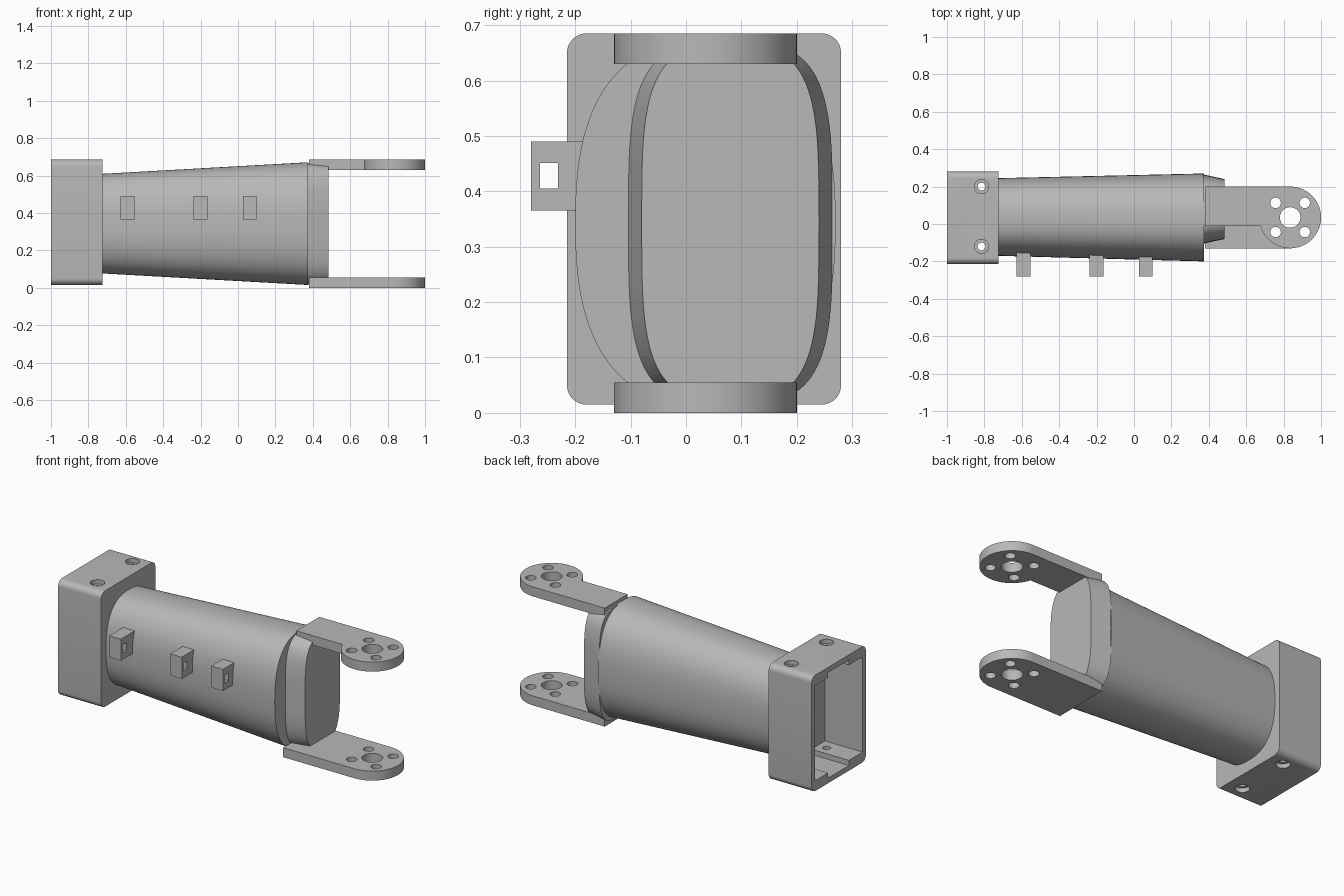
import bpy, bmesh, math
from mathutils import Matrix, Vector

cube = bpy.data.objects.get("Cube")
if cube:
    bpy.data.objects.remove(cube, do_unlink=True)

grey = bpy.data.materials.new("plain grey")
grey.use_nodes = True
grey.diffuse_color = (0.48, 0.48, 0.48, 1)
grey.node_tree.nodes["Principled BSDF"].inputs["Base Color"].default_value = (0.48, 0.48, 0.48, 1)


def finish(bm, name):
    bmesh.ops.recalc_face_normals(bm, faces=bm.faces)
    mesh = bpy.data.meshes.new(name)
    bm.to_mesh(mesh)
    bm.free()
    mesh.materials.append(grey)
    ob = bpy.data.objects.new(name, mesh)
    bpy.context.collection.objects.link(ob)
    return ob


def box(name, x, y, z, radius=0):
    """Box between ranges; radius rounds the edges that run along x."""
    bm = bmesh.new()
    lo, hi = Vector((x[0], y[0], z[0])), Vector((x[1], y[1], z[1]))
    bmesh.ops.create_cube(bm, size=1, matrix=Matrix.Translation((lo + hi) / 2) @ Matrix.Diagonal((*(hi - lo), 1)))
    if radius:
        edges = [e for e in bm.edges if abs(e.verts[0].co.x - e.verts[1].co.x) > 0.01]
        bmesh.ops.bevel(bm, geom=edges, offset=radius, segments=8, profile=0.5, affect='EDGES')
    return finish(bm, name)


def drill(x, y, z, radius):
    """Upright cylinder cutter across the height range z."""
    bm = bmesh.new()
    bmesh.ops.create_cone(bm, cap_ends=True, segments=32, radius1=radius, radius2=radius,
                          depth=z[1] - z[0], matrix=Matrix.Translation((x, y, sum(z) / 2)))
    return finish(bm, "hole_cutter")


def cut(target, cutters):
    bpy.context.view_layer.objects.active = target
    for cutter in cutters:
        mod = target.modifiers.new("cut", 'BOOLEAN')
        mod.operation, mod.solver, mod.object = 'DIFFERENCE', 'EXACT', cutter
        bpy.ops.object.modifier_apply(modifier=mod.name)
        bpy.data.objects.remove(cutter, do_unlink=True)


def loft(name, sections, power, count=96):
    """Join rounded-oval sections (x, centre y, centre z, half width, half height)."""
    bm = bmesh.new()
    rings = []
    for x, cy, cz, a, b in sections:
        ring = []
        for i in range(count):
            t = math.tau * i / count
            c, s = math.cos(t), math.sin(t)
            y = cy + a * math.copysign(abs(c) ** (2 / power), c)
            z = cz + b * math.copysign(abs(s) ** (2 / power), s)
            ring.append(bm.verts.new((x, y, z)))
        rings.append(ring)
    for r, q in zip(rings, rings[1:]):
        for i in range(count):
            j = (i + 1) % count
            bm.faces.new((r[i], r[j], q[j], q[i]))
    bm.faces.new(rings[0])
    bm.faces.new(rings[-1])
    return finish(bm, name)


def fork_plate(name, z, neck):
    """Round-ended plate; its straight neck spans from neck to the disc's far side."""
    cx, cy, r = 0.835, 0.035, 0.165
    end = -math.pi - math.asin(max(-1, (neck - cy) / r))
    outline = [(0.38, cy + r)]
    for i in range(49):
        t = math.pi / 2 + (end - math.pi / 2) * i / 48
        outline.append((cx + r * math.cos(t), cy + r * math.sin(t)))
    outline.append((0.38, neck))
    bm = bmesh.new()
    face = bm.faces.new([bm.verts.new((x, y, z[0])) for x, y in outline])
    top = bmesh.ops.extrude_face_region(bm, geom=[face])["geom"]
    bmesh.ops.translate(bm, vec=(0, 0, z[1] - z[0]),
                        verts=[v for v in top if isinstance(v, bmesh.types.BMVert)])
    plate = finish(bm, name)
    span = (z[0] - 0.05, z[1] + 0.05)
    holes = [drill(cx, cy, span, 0.055)]
    holes += [drill(cx + i * 0.078, cy + j * 0.078, span, 0.028) for i in (-1, 1) for j in (-1, 1)]
    cut(plate, holes)
    return plate


# Open mounting box with a channelled cavity and counterbored screw holes
mount = box("mounting_box", (-1, -0.725), (-0.215, 0.28), (0.015, 0.685), 0.035)
cutters = [box("cavity_cutter", (-1.1, -0.76), (-0.185, 0.25), (0.075, 0.625)),
           box("channel_cutter", (-1.2, -0.77), (-0.06, 0.13), (0.045, 0.655))]
for y in (-0.12, 0.2):
    cutters += [drill(-0.815, y, (-0.1, 0.8), 0.021),
                drill(-0.815, y, (-0.1, 0.04), 0.038),
                drill(-0.815, y, (0.66, 0.8), 0.038)]
cut(mount, cutters)

# Tapered arm body and its offset end block
arm = loft("tapered_arm", [(-0.73, 0.0375, 0.343, 0.2075, 0.266), (0.375, 0.035, 0.343, 0.235, 0.328)], 2.5)
tip = loft("end_block", [(0.37, 0.08, 0.343, 0.185, 0.325), (0.485, 0.08, 0.343, 0.16, 0.317)], 3.6)

# Fork plates above and below the end block
upper = fork_plate("upper_fork_plate", (0.63, 0.685), -0.01)
lower = fork_plate("lower_fork_plate", (0, 0.055), -0.13)

# Cable clips along the front
for i, x in enumerate((-0.59, -0.2, 0.063)):
    clip = box(f"cable_clip_{i + 1}", (x - 0.037, x + 0.037), (-0.28, -0.14), (0.365, 0.49))
    cut(clip, [box("slot_cutter", (x - 0.1, x + 0.1), (-0.264, -0.231), (0.405, 0.451))])

# Smooth curved walls, keep sharp edges
bpy.ops.object.select_all(action='DESELECT')
for ob in (mount, arm, tip, upper, lower):
    ob.select_set(True)
    bpy.context.view_layer.objects.active = ob
bpy.ops.object.shade_smooth_by_angle(angle=math.radians(30))
